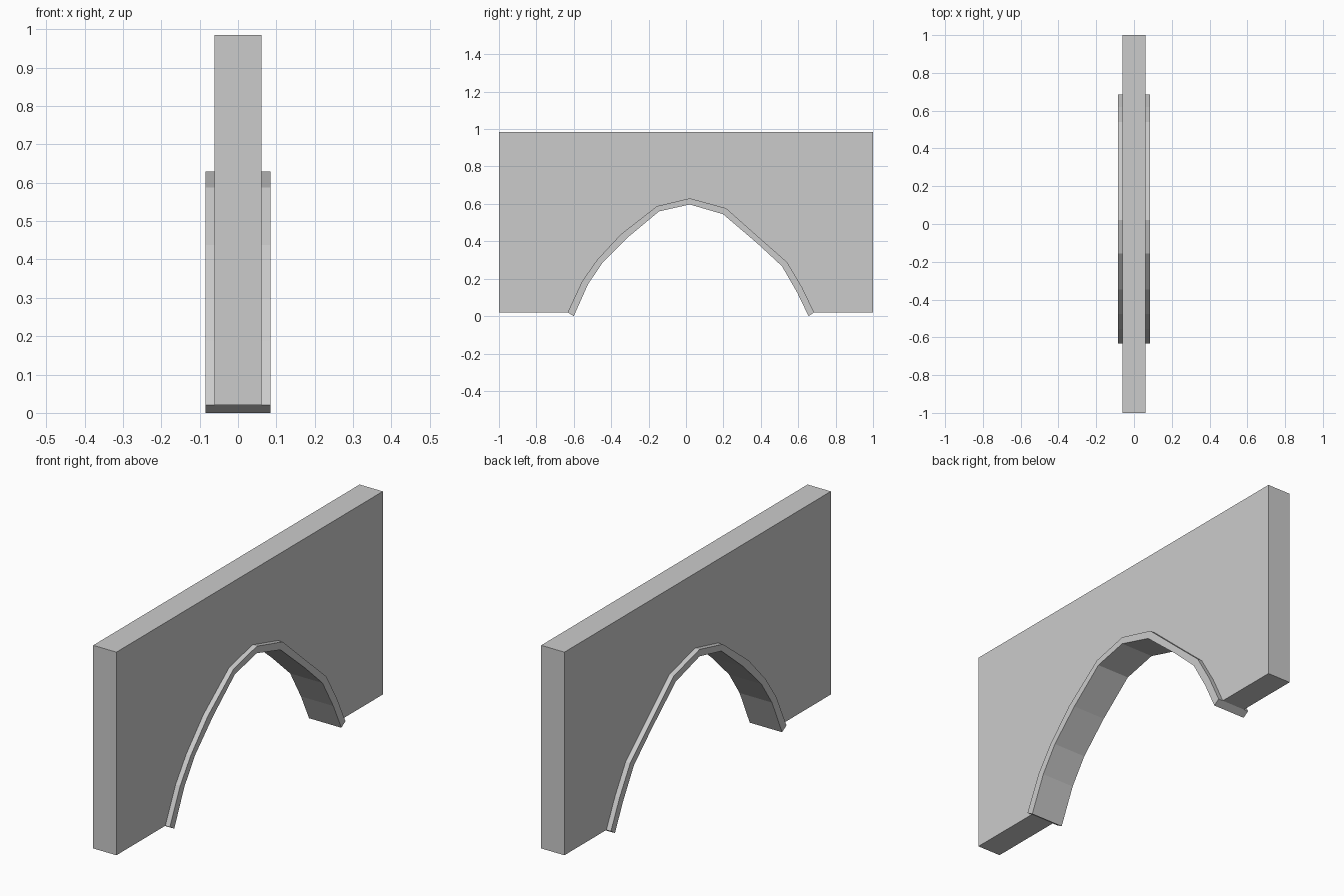
import bpy, bmesh

if "Cube" in bpy.data.objects:
    bpy.data.objects.remove(bpy.data.objects["Cube"])

# Arch profile in the YZ plane: outer and inner edges of the trim
OUTER = [(-.633, .02), (-.555, .187), (-.476, .30), (-.348, .438), (-.155, .588), (.02, .63),
         (.214, .577), (.40, .412), (.54, .289), (.62, .155), (.685, .02)]
INNER = [(-.60, 0), (-.524, .17), (-.444, .289), (-.31, .422), (-.144, .56), (.02, .597),
         (.198, .545), (.38, .39), (.513, .267), (.594, .127), (.655, 0)]
BASE, TOP = .02, .985


def extruded(name, polygons, half_width):
    """Extrude YZ polygons symmetrically along X."""
    bm = bmesh.new()
    for poly in polygons:
        bm.faces.new([bm.verts.new((-half_width, y, z)) for y, z in poly])
    bmesh.ops.remove_doubles(bm, verts=bm.verts, dist=1e-5)
    result = bmesh.ops.extrude_face_region(bm, geom=bm.faces[:], use_keep_orig=True)
    moved = [g for g in result["geom"] if isinstance(g, bmesh.types.BMVert)]
    bmesh.ops.translate(bm, verts=moved, vec=(2 * half_width, 0, 0))
    bmesh.ops.recalc_face_normals(bm, faces=bm.faces[:])
    mesh = bpy.data.meshes.new(name)
    bm.to_mesh(mesh)
    bm.free()
    obj = bpy.data.objects.new(name, mesh)
    bpy.context.collection.objects.link(obj)
    return obj


# Wall panel with the arched opening
extruded("wall", [[(-1, BASE)] + OUTER + [(1, BASE), (1, TOP), (-1, TOP)]], .061)

# Projecting trim lining the opening, one segment per arch facet
segments = [[OUTER[i], OUTER[i + 1], INNER[i + 1], INNER[i]] for i in range(len(OUTER) - 1)]
extruded("arch_trim", segments, .085)
